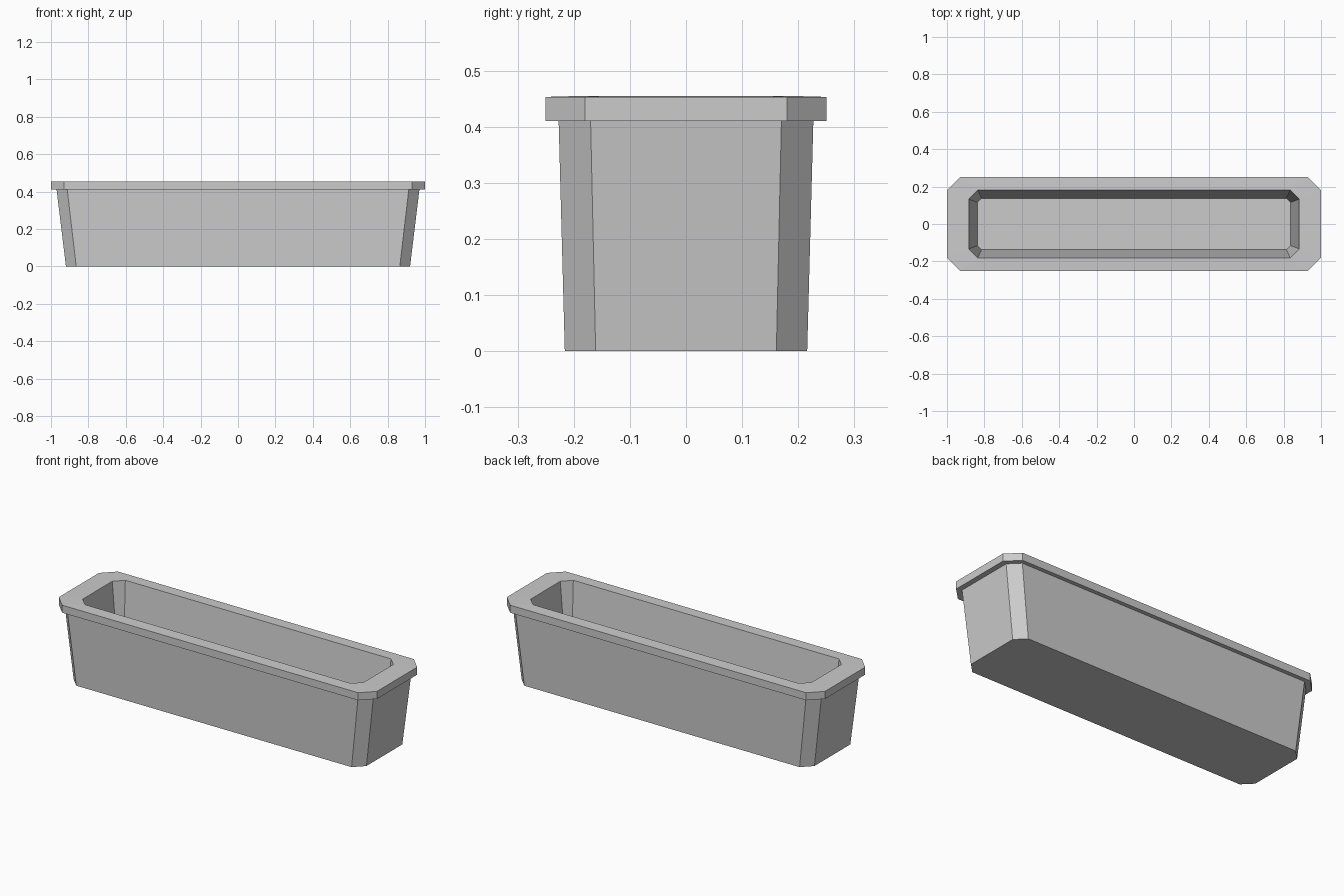
import bpy
import bmesh

cube = bpy.data.objects.get("Cube")
if cube:
    bpy.data.objects.remove(cube, do_unlink=True)

# Single plain grey
grey = bpy.data.materials.new("planter grey")
grey.use_nodes = True
colour = (0.6, 0.6, 0.6, 1)
grey.diffuse_color = colour
grey.node_tree.nodes["Principled BSDF"].inputs["Base Color"].default_value = colour


def ring(bm, hx, hy, cut, z):
    """Rectangle with chamfered corners, counter-clockwise."""
    corners = []
    for sx, sy in ((1, -1), (1, 1), (-1, 1), (-1, -1)):
        pair = [(sx * (hx - cut), sy * hy, z), (sx * hx, sy * (hy - cut), z)]
        corners += pair if sx * sy < 0 else pair[::-1]
    return [bm.verts.new(p) for p in corners]


# Half length, half width, corner cut, height: up the outside, down the inside
sections = [
    (0.92, 0.216, 0.055, 0.0),     # foot
    (0.97, 0.227, 0.057, 0.41),    # top of wall
    (1.0, 0.25, 0.07, 0.41),       # underside of rim
    (1.0, 0.25, 0.07, 0.453),      # rim edge
    (0.883, 0.181, 0.048, 0.455),  # opening
    (0.837, 0.137, 0.022, 0.05),   # inner floor
]

# Hollow trough with an overhanging rim
bm = bmesh.new()
rings = [ring(bm, *s) for s in sections]
for low, high in zip(rings, rings[1:]):
    for i in range(len(low)):
        j = (i + 1) % len(low)
        bm.faces.new((low[i], low[j], high[j], high[i]))
bm.faces.new(rings[0][::-1])
bm.faces.new(rings[-1])
bmesh.ops.recalc_face_normals(bm, faces=bm.faces)

mesh = bpy.data.meshes.new("planter_box")
bm.to_mesh(mesh)
bm.free()
mesh.materials.append(grey)
planter = bpy.data.objects.new("planter_box", mesh)
bpy.context.collection.objects.link(planter)
